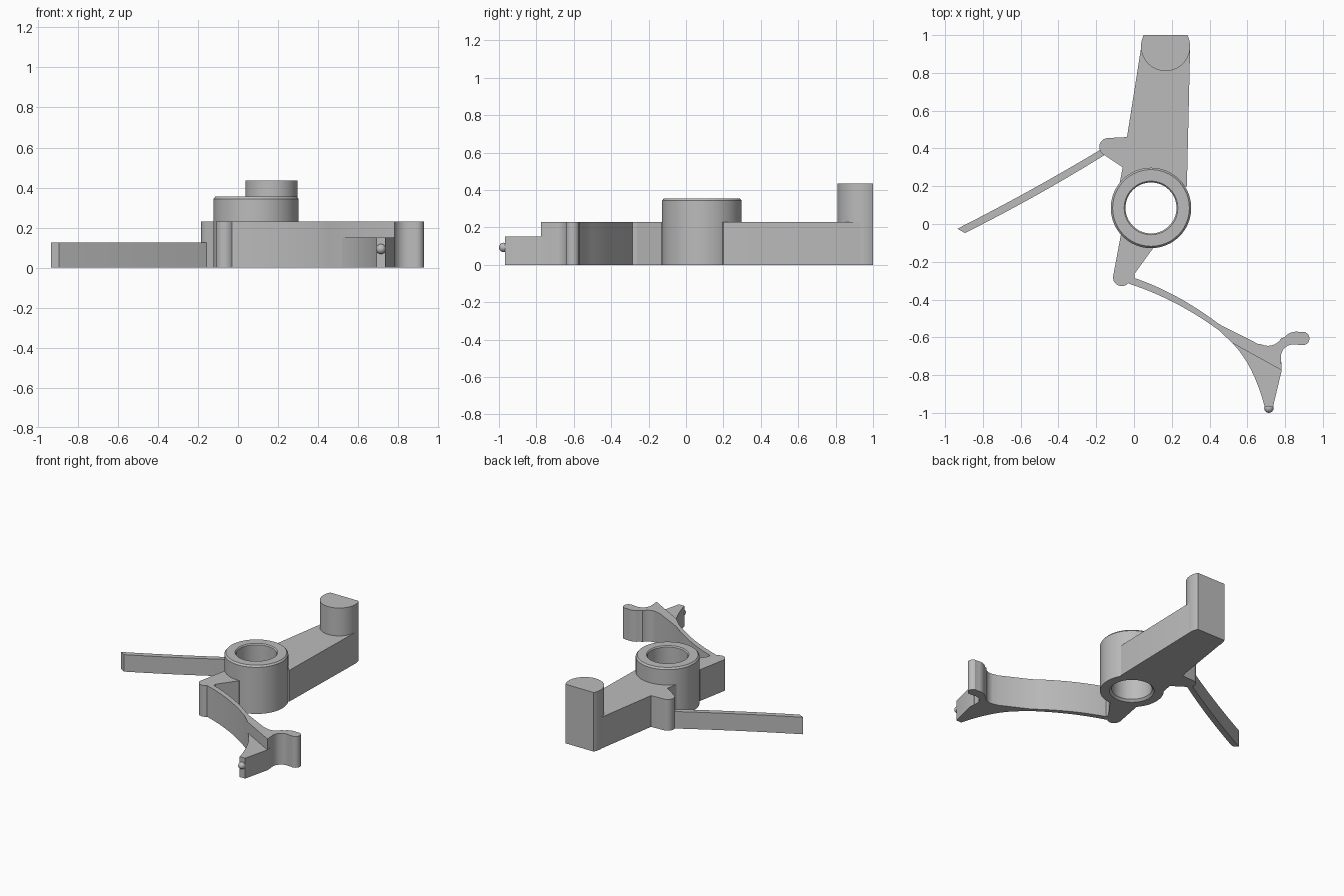
import bpy, bmesh
from math import sin, cos, radians, pi

cube = bpy.data.objects.get("Cube")
if cube:
    bpy.data.objects.remove(cube)

grey = bpy.data.materials.new("plain_grey")
grey.use_nodes = True
grey.diffuse_color = (0.5, 0.5, 0.5, 1)
grey.node_tree.nodes["Principled BSDF"].inputs["Base Color"].default_value = (0.5, 0.5, 0.5, 1)

HUB = (0.09, 0.085)
ARM_TOP = 0.23


def arc(cx, cy, r, start, end, n=10):
    """Points on a circular arc, angles in degrees."""
    angles = [radians(start + (end - start) * i / n) for i in range(n + 1)]
    return [(cx + r * cos(a), cy + r * sin(a)) for a in angles]


def curve(a, b, c, n=12):
    """Quadratic curve from a to c pulled towards b."""
    ts = [i / n for i in range(n + 1)]
    return [tuple((1 - t) ** 2 * a[k] + 2 * t * (1 - t) * b[k] + t * t * c[k]
                  for k in (0, 1)) for t in ts]


def finish(name, bm):
    bmesh.ops.recalc_face_normals(bm, faces=bm.faces)
    mesh = bpy.data.meshes.new(name)
    bm.to_mesh(mesh)
    bm.free()
    mesh.materials.append(grey)
    obj = bpy.data.objects.new(name, mesh)
    bpy.context.collection.objects.link(obj)
    bpy.ops.object.select_all(action='DESELECT')
    obj.select_set(True)
    bpy.context.view_layer.objects.active = obj
    bpy.ops.object.shade_smooth_by_angle(angle=radians(30))
    return obj


def extrude(name, outline, z0, z1):
    """Upright prism over a plan outline."""
    bm = bmesh.new()
    face = bm.faces.new([bm.verts.new((x, y, z0)) for x, y in outline])
    top = bmesh.ops.extrude_face_region(bm, geom=[face])
    verts = [v for v in top["geom"] if isinstance(v, bmesh.types.BMVert)]
    bmesh.ops.translate(bm, verts=verts, vec=(0, 0, z1 - z0))
    return finish(name, bm)


def lathe(name, centre, profile, n=64):
    """Closed ring profile of (radius, height) turned about an upright axis."""
    bm = bmesh.new()
    rings = [[bm.verts.new((centre[0] + r * cos(2 * pi * i / n),
                            centre[1] + r * sin(2 * pi * i / n), z))
              for i in range(n)] for r, z in profile]
    for j, ring in enumerate(rings):
        nxt = rings[(j + 1) % len(rings)]
        for i in range(n):
            k = (i + 1) % n
            bm.faces.new((ring[i], ring[k], nxt[k], nxt[i]))
    return finish(name, bm)


# Bored hub with chamfered rims
lathe("hub", HUB, [(0.15, 0), (0.213, 0), (0.213, 0.343), (0.203, 0.355),
                   (0.142, 0.355), (0.135, 0.347), (0.135, 0.015)])

# Main lever with the side lug, its root buried in the hub wall
extrude("main_arm",
        [(0.28, 0.2), (0.297, 0.93), (0.282, 1), (0.052, 1), (0.037, 0.93), (-0.037, 0.46)]
        + arc(-0.137, 0.408, 0.047, 92, 240)
        + [(-0.06, 0.3), (-0.075, 0.22)]
        + arc(*HUB, 0.17, 141, 30), 0, ARM_TOP)

# Upright peg, flat at the back
extrude("end_peg", arc(0.167, 0.94, 0.13, 152.5, 387.5, 40), 0, 0.435)

# Short lever below the hub
extrude("short_arm",
        [(-0.07, -0.06)] + arc(-0.065, -0.283, 0.046, 170, 320)
        + [(0.003, -0.285), (0.004, -0.262), (0.1, -0.13)]
        + arc(*HUB, 0.17, 273, 222), 0, ARM_TOP)

# Straight spring blade
extrude("spring_blade",
        curve((-0.935, -0.025), (-0.53, 0.18), (-0.15, 0.41))
        + curve((-0.14, 0.375), (-0.50, 0.15), (-0.895, -0.048)), 0, 0.125)

# Curved spring arm running into the hooked head
extrude("curved_spring_and_hook",
        curve((-0.03, -0.275), (0.22, -0.355), (0.45, -0.53))
        + [(0.655, -0.634)] + arc(0.71, -0.565, 0.08, 245, 330, 8)
        + arc(0.86, -0.655, 0.085, 140, 75, 7)
        + arc(0.893, -0.606, 0.036, 70, -100, 10)
        + arc(0.845, -0.705, 0.068, 80, 180, 8)
        + [(0.782, -0.775), (0.52, -0.63)]
        + curve((0.45, -0.563), (0.22, -0.395), (-0.03, -0.315)), 0, ARM_TOP)

# Lower pointed foot of the head
extrude("pointed_foot",
        [(0.55, -0.60), (0.78, -0.73), (0.782, -0.775), (0.736, -0.968), (0.692, -0.968)]
        + curve((0.69, -0.96), (0.63, -0.74), (0.52, -0.63)), 0, 0.15)

# Small rounded nib on the foot's end
bm = bmesh.new()
bmesh.ops.create_uvsphere(bm, u_segments=16, v_segments=10, radius=0.025)
bmesh.ops.translate(bm, verts=bm.verts, vec=(0.714, -0.975, 0.093))
finish("foot_nib", bm)
